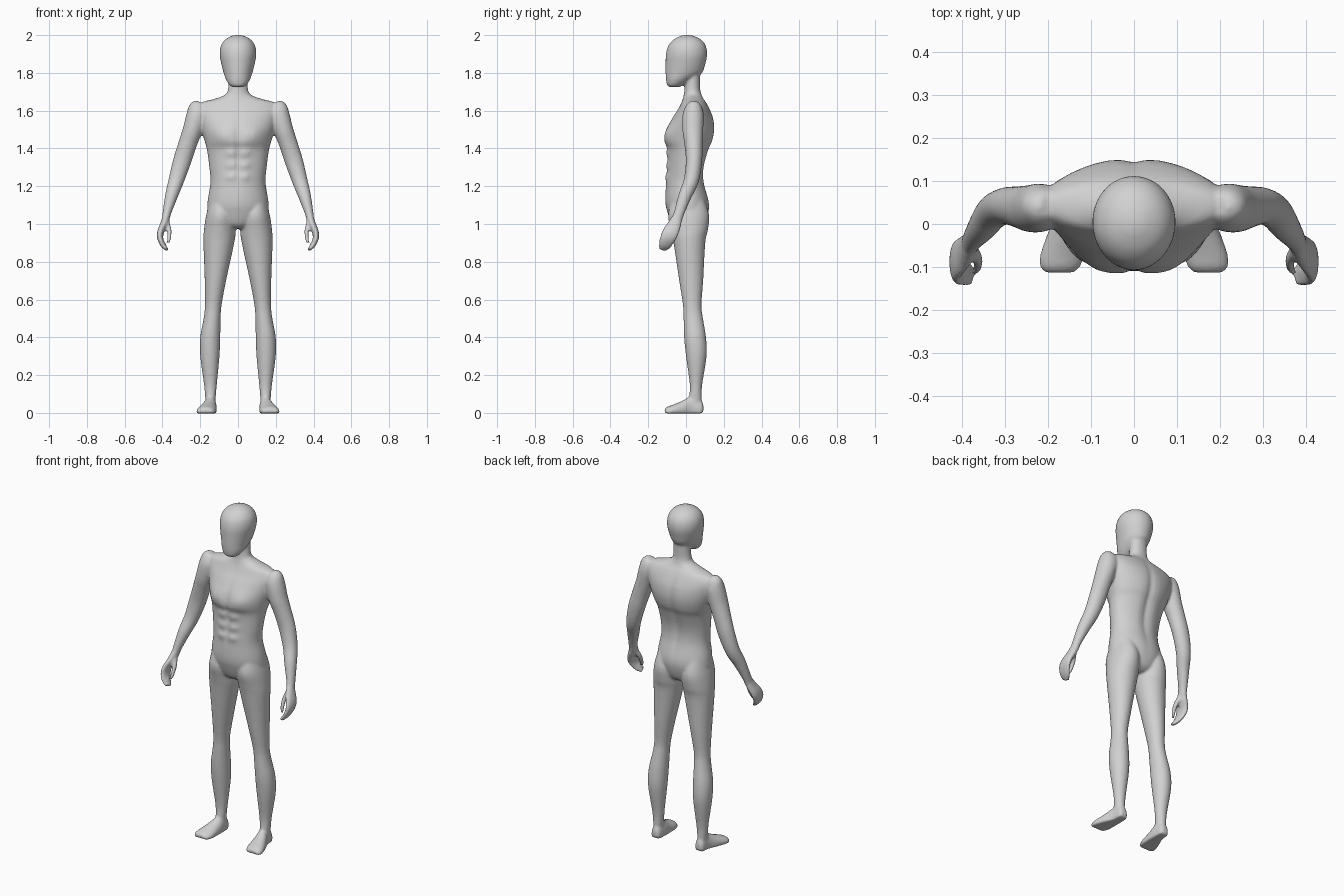
import bpy, bmesh, math
from mathutils import Vector

SEG = 40
bm = bmesh.new()


def resample(rows, steps):
    """Smooth Catmull-Rom interpolation of a table of rows."""
    out = []
    for i in range(len(rows) - 1):
        p0, p1 = rows[max(i - 1, 0)], rows[i]
        p2, p3 = rows[i + 1], rows[min(i + 2, len(rows) - 1)]
        for s in range(steps):
            t = s / steps
            out.append([0.5 * (2 * b + (c - a) * t + (2 * a - 5 * b + 4 * c - d) * t * t
                        + (3 * b - a - 3 * c + d) * t ** 3)
                        for a, b, c, d in zip(p0, p1, p2, p3)])
    return out + [list(rows[-1])]


def loft(rings):
    """Skin closed rings of points and cap both ends."""
    vs = [[bm.verts.new(p) for p in r] for r in rings]
    n = len(vs[0])
    faces = [bm.faces.new((a[i], a[(i + 1) % n], b[(i + 1) % n], b[i]))
             for a, b in zip(vs, vs[1:]) for i in range(n)]
    faces += [bm.faces.new(vs[0]), bm.faces.new(vs[-1])]
    bmesh.ops.recalc_face_normals(bm, faces=faces)


def angles():
    return [2 * math.pi * i / SEG for i in range(SEG)]


def bump(v, centre, width):
    return math.exp(-((v - centre) / width) ** 2)


def stack(rows, steps=4, shape=None):
    """Horizontal rings: z, half width, front y, back y, y of widest point."""
    rings = []
    for z, w, yf, yb, ym in resample(rows, steps):
        ring = []
        for t in angles():
            s = math.sin(t)
            x = w * math.cos(t)
            y = ym + s * ((yb - ym) if s > 0 else (ym - yf))
            if shape:
                y += shape(x, z, s)
            ring.append((x, y, z))
        rings.append(ring)
    loft(rings)


def muscles(x, z, s):
    """Chest, stomach and spine relief."""
    if s > 0:
        return -0.014 * bump(x, 0, 0.025) * bump(z, 1.38, 0.22) * s
    d = 0.010 * bump(x, 0, 0.014) * bump(z, 1.40, 0.17)            # centre groove
    d -= 0.012 * bump(abs(x), 0.085, 0.05) * bump(z, 1.475, 0.045)  # chest
    for zc in (1.375, 1.31, 1.25):                                 # stomach rows
        d -= 0.010 * bump(abs(x), 0.036, 0.028) * bump(z, zc, 0.019)
    return d * min(1, -s * 1.5)


def tube(rows, side, steps=4):
    """Limb along a path: x, y, z, sideways radius, depth radius."""
    pts = resample(rows, steps)
    rings = []
    for i, (x, y, z, a, b) in enumerate(pts):
        tan = Vector(pts[min(i + 1, len(pts) - 1)][:3]) - Vector(pts[max(i - 1, 0)][:3])
        tan.normalize()
        u = Vector((0, 1, 0)).cross(tan).normalized()
        v = tan.cross(u)
        ring = []
        for t in angles():
            p = Vector((x, y, z)) + u * a * math.cos(t) + v * b * math.sin(t)
            ring.append((p.x * side, p.y, p.z))
        rings.append(ring)
    loft(rings)


# Torso, shoulders and neck
stack([
    (0.975, 0.040, -0.045, 0.070, 0.015),
    (1.000, 0.110, -0.075, 0.100, 0.015),
    (1.060, 0.158, -0.098, 0.120, 0.015),
    (1.120, 0.161, -0.110, 0.122, 0.010),
    (1.220, 0.146, -0.107, 0.098, 0.005),
    (1.300, 0.152, -0.100, 0.098, 0.005),
    (1.390, 0.164, -0.100, 0.122, 0.015),
    (1.440, 0.177, -0.115, 0.143, 0.030),
    (1.500, 0.195, -0.104, 0.153, 0.040),
    (1.560, 0.212, -0.074, 0.146, 0.045),
    (1.610, 0.222, -0.042, 0.126, 0.045),
    (1.643, 0.195, -0.025, 0.108, 0.042),
    (1.662, 0.125, -0.018, 0.095, 0.040),
    (1.685, 0.068, -0.012, 0.084, 0.035),
    (1.720, 0.052, -0.008, 0.076, 0.035),
    (1.800, 0.050, 0.000, 0.075, 0.040),
], 6, muscles)

# Head
stack([
    (1.724, 0.025, -0.086, -0.040, -0.065),
    (1.735, 0.045, -0.100, -0.015, -0.060),
    (1.765, 0.064, -0.106, 0.035, -0.040),
    (1.800, 0.076, -0.108, 0.085, -0.015),
    (1.850, 0.089, -0.108, 0.103, 0.000),
    (1.900, 0.097, -0.106, 0.112, 0.005),
    (1.945, 0.090, -0.093, 0.104, 0.005),
    (1.977, 0.067, -0.065, 0.079, 0.005),
    (1.996, 0.032, -0.027, 0.040, 0.005),
    (2.001, 0.008, -0.003, 0.013, 0.005),
])

# Legs: z, inner x, outer x, front y, back y
LEG = [
    (1.140, 0.045, 0.145, -0.070, 0.090),
    (1.050, 0.015, 0.168, -0.095, 0.122),
    (0.970, 0.012, 0.180, -0.080, 0.116),
    (0.900, 0.020, 0.183, -0.066, 0.102),
    (0.700, 0.063, 0.176, -0.036, 0.091),
    (0.570, 0.087, 0.175, -0.016, 0.082),
    (0.500, 0.092, 0.182, -0.013, 0.090),
    (0.400, 0.094, 0.200, -0.010, 0.106),
    (0.300, 0.098, 0.200, 0.000, 0.109),
    (0.150, 0.112, 0.180, 0.020, 0.086),
    (0.080, 0.118, 0.174, 0.016, 0.083),
    (0.020, 0.120, 0.170, 0.020, 0.080),
]
# Feet: y, inner x, outer x, bottom z, top z
FOOT = [
    (0.092, 0.130, 0.160, 0.010, 0.040),
    (0.080, 0.118, 0.172, -0.002, 0.070),
    (0.030, 0.113, 0.178, -0.003, 0.088),
    (-0.020, 0.113, 0.200, -0.003, 0.064),
    (-0.070, 0.115, 0.218, -0.003, 0.043),
    (-0.100, 0.125, 0.219, -0.003, 0.032),
    (-0.113, 0.138, 0.208, 0.002, 0.020),
]
# Arms: path point, sideways radius, depth radius
ARM = [
    (0.190, 0.042, 1.634, 0.030, 0.028),
    (0.203, 0.041, 1.615, 0.054, 0.045),
    (0.217, 0.038, 1.575, 0.056, 0.056),
    (0.240, 0.036, 1.500, 0.052, 0.055),
    (0.268, 0.040, 1.420, 0.049, 0.048),
    (0.297, 0.042, 1.330, 0.048, 0.043),
    (0.327, 0.028, 1.230, 0.041, 0.040),
    (0.352, -0.005, 1.150, 0.034, 0.035),
    (0.376, -0.036, 1.060, 0.023, 0.028),
    (0.383, -0.050, 1.020, 0.020, 0.029),
]
HAND = [
    (0.380, -0.045, 1.040, 0.019, 0.026),
    (0.392, -0.060, 1.000, 0.020, 0.036),
    (0.409, -0.080, 0.960, 0.018, 0.043),
    (0.412, -0.096, 0.925, 0.016, 0.042),
    (0.397, -0.112, 0.888, 0.013, 0.035),
    (0.375, -0.125, 0.864, 0.009, 0.022),
]
THUMB = [
    (0.378, -0.055, 1.015, 0.014, 0.016),
    (0.363, -0.082, 0.965, 0.012, 0.014),
    (0.365, -0.103, 0.920, 0.010, 0.011),
    (0.371, -0.114, 0.898, 0.007, 0.008),
]
for side in (1, -1):
    loft([[(side * ((x0 + x1) / 2 + (x1 - x0) / 2 * math.cos(t)),
            (y0 + y1) / 2 + (y1 - y0) / 2 * math.sin(t), z) for t in angles()]
          for z, x0, x1, y0, y1 in resample(LEG, 4)])
    # Feet have a rounded top and a flat sole
    loft([[(side * ((x0 + x1) / 2 + (x1 - x0) / 2 * math.cos(t)), y,
            max(z0, z0 + (z1 - z0) * (0.3 + 0.7 * math.sin(t)))) for t in angles()]
          for y, x0, x1, z0, z1 in resample(FOOT, 4)])
    for limb in (ARM, HAND, THUMB):
        tube(limb, side)

# One continuous skin, blended where the limbs meet the torso
mesh = bpy.data.meshes.new("body")
bm.to_mesh(mesh)
bm.free()
body = bpy.data.objects.new("body", mesh)
bpy.context.collection.objects.link(body)
skin = bpy.data.materials.new("light grey")
skin.diffuse_color = (0.64, 0.64, 0.64, 1)
mesh.materials.append(skin)

remesh = body.modifiers.new("skin", 'REMESH')
remesh.mode = 'VOXEL'
remesh.voxel_size = 0.007
remesh.use_smooth_shade = True
soften = body.modifiers.new("soften", 'SMOOTH')
soften.factor = 0.5
soften.iterations = 6
